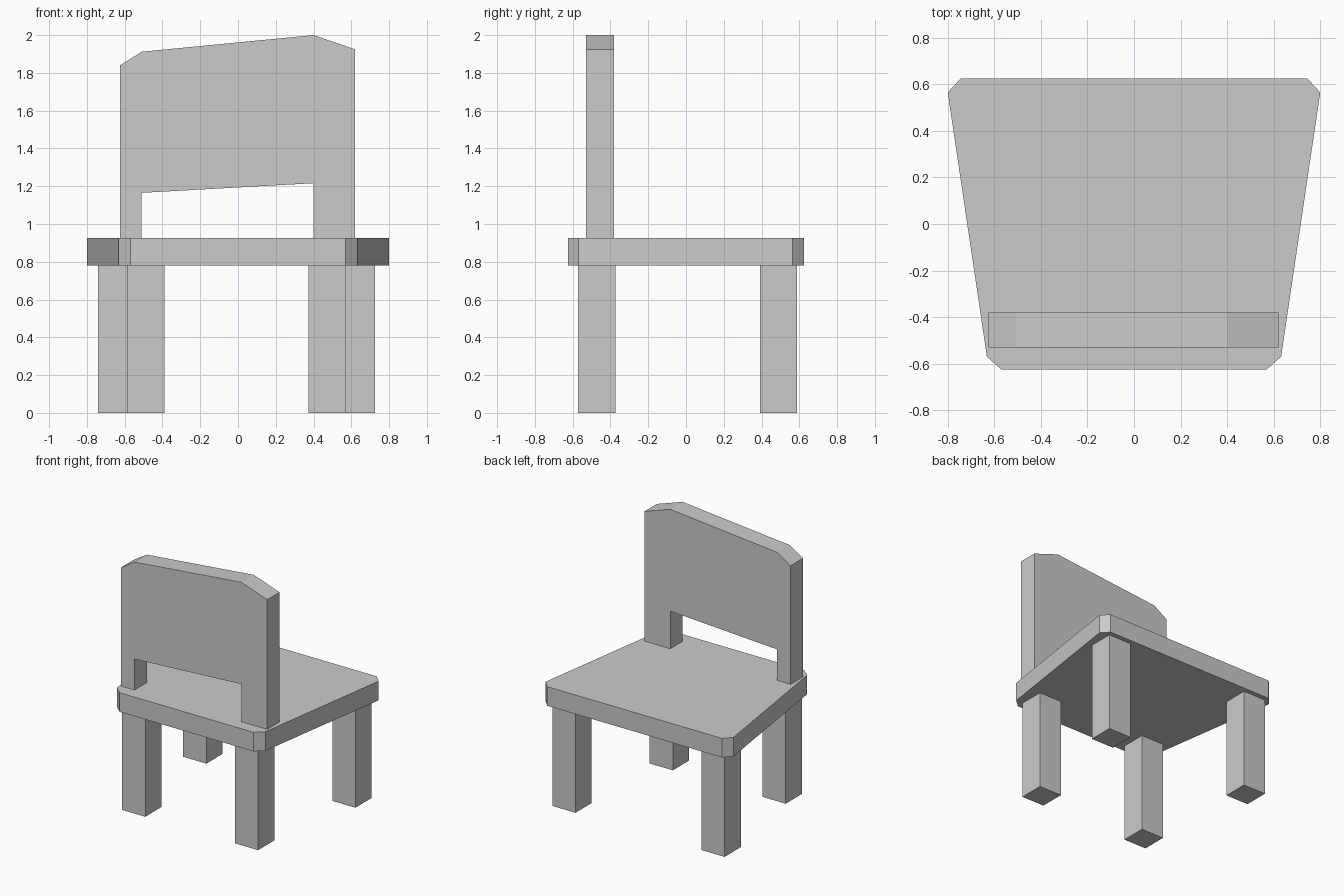
import bpy, bmesh
from mathutils import Vector

if "Cube" in bpy.data.objects:
    bpy.data.objects.remove(bpy.data.objects["Cube"])


def prism(name, points, offset):
    """Extrude a flat outline of 3D points along an offset into a closed solid."""
    bm = bmesh.new()
    face = bm.faces.new([bm.verts.new(p) for p in points])
    geom = bmesh.ops.extrude_face_region(bm, geom=[face])["geom"]
    moved = [g for g in geom if isinstance(g, bmesh.types.BMVert)]
    bmesh.ops.translate(bm, verts=moved, vec=Vector(offset))
    bmesh.ops.recalc_face_normals(bm, faces=bm.faces[:])
    mesh = bpy.data.meshes.new(name)
    bm.to_mesh(mesh)
    bm.free()
    obj = bpy.data.objects.new(name, mesh)
    bpy.context.collection.objects.link(obj)
    return obj


SEAT_BOTTOM, SEAT_TOP = 0.78, 0.927

# Seat: tapered board with clipped corners, mirrored half outline
half = [(0.57, -0.625), (0.632, -0.57), (0.80, 0.565), (0.745, 0.625)]
outline = half + [(-x, y) for x, y in reversed(half)]
prism("seat", [(x, y, SEAT_BOTTOM) for x, y in outline],
      (0, 0, SEAT_TOP - SEAT_BOTTOM))

# Backrest: slanted panel standing on two uneven posts
profile = [(-0.625, SEAT_TOP), (-0.625, 1.84), (-0.51, 1.912), (0.40, 2.0),
           (0.62, 1.925), (0.62, SEAT_TOP), (0.40, SEAT_TOP), (0.40, 1.216),
           (-0.51, 1.165), (-0.51, SEAT_TOP)]
prism("backrest", [(x, -0.53, z) for x, z in profile], (0, 0.15, 0))

# Legs: square posts, the rear pair set wider apart
W = 0.197
legs = {"front_left_leg": (-0.488, -0.473), "front_right_leg": (0.473, -0.473),
        "rear_left_leg": (-0.642, 0.49), "rear_right_leg": (0.627, 0.49)}
for name, (cx, cy) in legs.items():
    square = [(cx + sx * W / 2, cy + sy * W / 2, 0)
              for sx, sy in ((-1, -1), (1, -1), (1, 1), (-1, 1))]
    prism(name, square, (0, 0, SEAT_BOTTOM))
